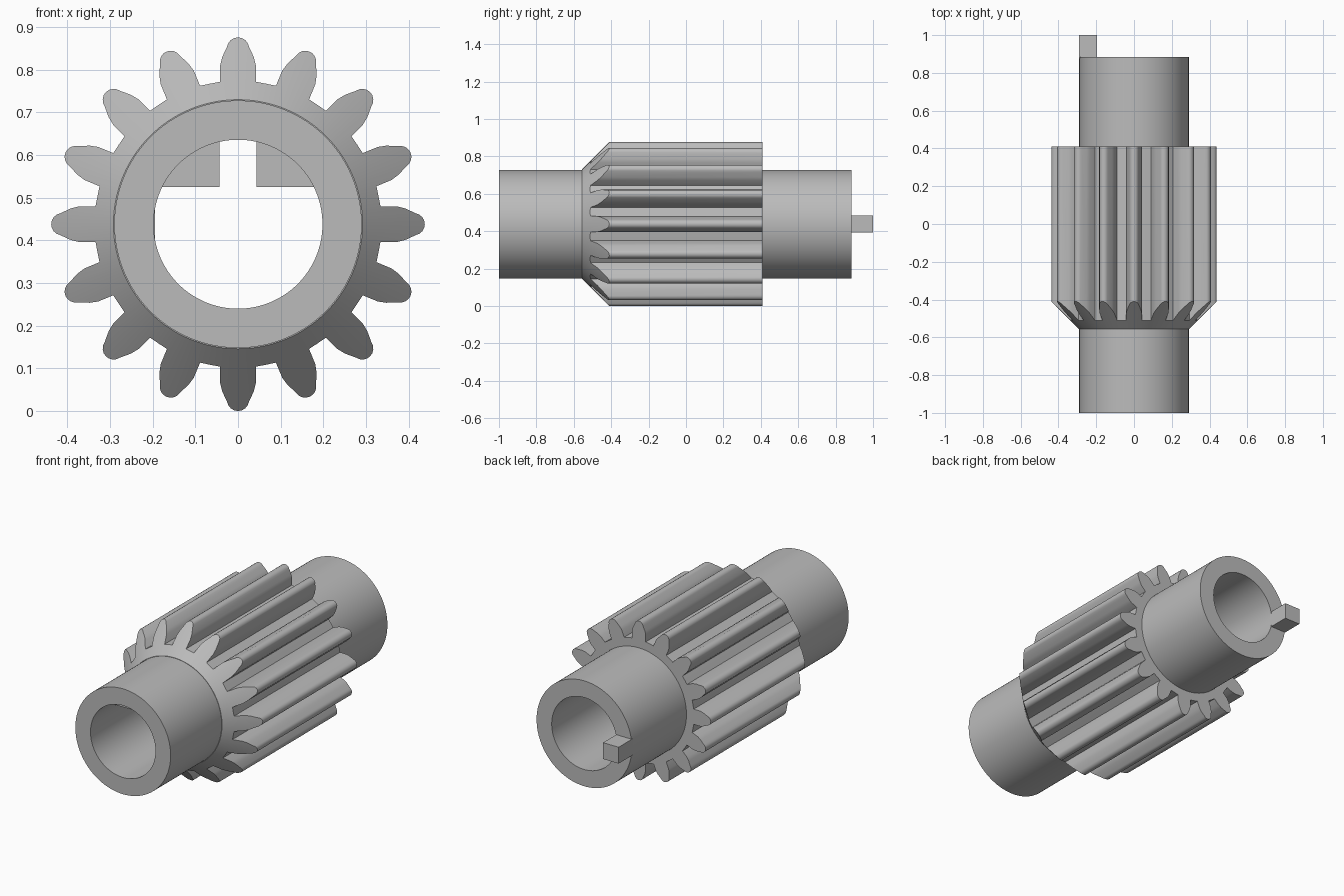
import bpy, bmesh, math
from mathutils import Vector

if "Cube" in bpy.data.objects:
    bpy.data.objects.remove(bpy.data.objects["Cube"], do_unlink=True)

AXIS_Z = 0.438
SHAFT_R, BORE_R, TIP_R, ROOT_R = 0.29, 0.198, 0.438, 0.336
TEETH = 16

steel = bpy.data.materials.new("steel grey")
steel.use_nodes = True
GREY = (0.5, 0.5, 0.5, 1)
steel.diffuse_color = GREY
steel.node_tree.nodes["Principled BSDF"].inputs["Base Color"].default_value = GREY


def loft(name, rings, close=False, caps=False):
    """Skin a list of equal-length point rings."""
    bm = bmesh.new()
    rows = [[bm.verts.new((x, y, z + AXIS_Z)) for x, y, z in ring] for ring in rings]
    pairs = list(zip(rows, rows[1:]))
    if close:
        pairs.append((rows[-1], rows[0]))
    for a, b in pairs:
        for i in range(len(a)):
            j = (i + 1) % len(a)
            bm.faces.new((a[i], a[j], b[j], b[i]))
    if caps:
        bm.faces.new(rows[0])
        bm.faces.new(rows[-1])
    bmesh.ops.recalc_face_normals(bm, faces=bm.faces)
    mesh = bpy.data.meshes.new(name)
    bm.to_mesh(mesh)
    bm.free()
    mesh.materials.append(steel)
    obj = bpy.data.objects.new(name, mesh)
    bpy.context.collection.objects.link(obj)
    bpy.ops.object.select_all(action='DESELECT')
    obj.select_set(True)
    bpy.context.view_layer.objects.active = obj
    bpy.ops.object.shade_smooth_by_angle(angle=math.radians(25))
    return obj


def polar(r, a, y):
    return (r * math.sin(a), y, r * math.cos(a))


def prism(name, outline, y0, y1):
    return loft(name, [[(x, y, z) for x, z in outline] for y in (y0, y1)], caps=True)


# Hollow shaft
N = 128
tube = [(SHAFT_R, -1), (SHAFT_R, 0.885), (BORE_R, 0.885), (BORE_R, -1)]
loft("hollow_shaft", [[polar(r, math.tau * i / N, y) for i in range(N)] for r, y in tube],
     close=True)

# Gear outline as (radius, angle): parallel flanks, tapered and rounded tip, arc root
half = [(0.042, 0.334), (0.042, 0.372), (0.037, 0.392)]
half += [(0.026 * math.cos(t), 0.412 + 0.026 * math.sin(t))
         for t in (math.radians(d) for d in (10, 30, 50, 70))]
tooth = half + [(0, TIP_R)] + [(-w, h) for w, h in reversed(half)]
tooth.reverse()
pitch = math.tau / TEETH
edge = math.atan2(*half[0])
outline = []
for k in range(TEETH):
    outline += [(math.hypot(w, h), math.atan2(w, h) + k * pitch) for w, h in tooth]
    gap = pitch - 2 * edge
    outline += [(ROOT_R, k * pitch + edge + gap * s / 4) for s in (1, 2, 3)]

# Toothed gear body with a 45 degree cone cut across its front
BACK, FRONT, HUB_R = 0.41, -0.41, 0.292


def ring(r, y):
    return [polar(r, a, y) for _, a in outline]


cone_end = FRONT - (TIP_R - HUB_R)
loft("gear_body", [
    ring(SHAFT_R - 0.01, BACK),
    [polar(r, a, BACK) for r, a in outline],
    [polar(r, a, FRONT - (TIP_R - r)) for r, a in outline],
    ring(HUB_R, cone_end),
    ring(SHAFT_R - 0.01, cone_end)])

# Two stop blocks in the top of the bore with a slot between them
SLOT, FLAT, SEAT = 0.043, 0.087, BORE_R + 0.004
a0, a1 = math.asin(SLOT / SEAT), math.acos(FLAT / SEAT)
for side, sign in (("left", 1), ("right", -1)):
    arc = [a0 + (a1 - a0) * i / 10 for i in range(11)]
    pts = [(sign * SLOT, FLAT)]
    pts += [(sign * SEAT * math.sin(a), SEAT * math.cos(a)) for a in arc]
    prism(side + "_bore_block", pts, -0.82, 0.0)

# Drive key on the back rim
prism("drive_key", [(-0.29, -0.044), (-0.195, -0.044), (-0.195, 0.046), (-0.29, 0.046)],
      0.875, 1.0)
